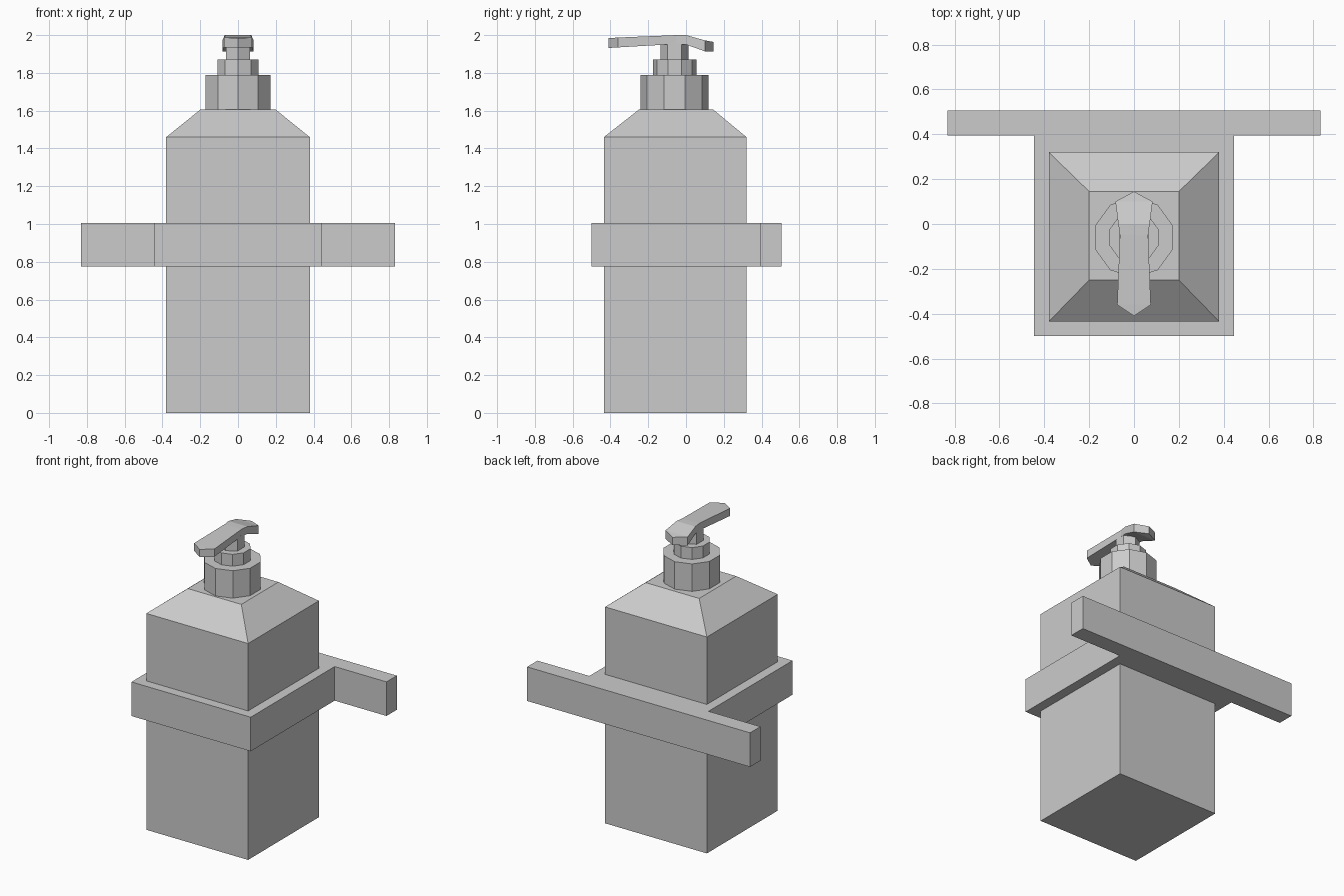
import bpy, bmesh, math

if "Cube" in bpy.data.objects:
    bpy.data.objects.remove(bpy.data.objects["Cube"])

CY = -0.06  # pump axis in y


def finish(name, bm):
    bmesh.ops.recalc_face_normals(bm, faces=bm.faces)
    me = bpy.data.meshes.new(name)
    bm.to_mesh(me)
    bm.free()
    ob = bpy.data.objects.new(name, me)
    bpy.context.collection.objects.link(ob)
    return ob


def loft(name, rings):
    """Bridge equal-sized point rings and cap both ends."""
    bm = bmesh.new()
    vs = [[bm.verts.new(p) for p in ring] for ring in rings]
    n = len(vs[0])
    for a, b in zip(vs, vs[1:]):
        for i in range(n):
            j = (i + 1) % n
            bm.faces.new((a[i], a[j], b[j], b[i]))
    bm.faces.new(vs[0])
    bm.faces.new(vs[-1])
    return finish(name, bm)


def rect(x, y0, y1, z):
    return [(-x, y0, z), (x, y0, z), (x, y1, z), (-x, y1, z)]


def ngon(n, r, z):
    return [(r * math.sin(2 * math.pi * i / n), CY - r * math.cos(2 * math.pi * i / n), z)
            for i in range(n)]


# Square bottle with tapered shoulder
loft("bottle", [rect(0.38, -0.435, 0.32, 0), rect(0.38, -0.435, 0.32, 1.46),
                rect(0.2, -0.25, 0.145, 1.605)])

# Wall bracket: square holder with a wide back bar
half = [(0.445, -0.5), (0.445, 0.395), (0.832, 0.395), (0.832, 0.505)]
outline = half + [(-x, y) for x, y in reversed(half)]
loft("wall_bracket", [[(x, y, z) for x, y in outline] for z in (0.775, 1.005)])

# Faceted pump collar, neck and stem
for name, n, r, z0, z1 in (("collar", 10, 0.18, 1.6, 1.79),
                           ("neck", 10, 0.115, 1.79, 1.87),
                           ("stem", 6, 0.074, 1.87, 1.96)):
    loft(name, [ngon(n, r, z0), ngon(n, r, z1)])

# Pump lever: cross-sections (y, half width, bottom z, top z) between pointed tips
stations = [(-0.36, 0.075, 1.935, 1.987), (-0.05, 0.063, 1.953, 2.0),
            (0.0, 0.07, 1.95, 2.0), (0.1, 0.083, 1.914, 1.972)]
tips = [(-0.41, 1.932, 1.984), (0.145, 1.912, 1.964)]
bm = bmesh.new()
rings = [[bm.verts.new(p) for p in ((-w, y, b), (w, y, b), (w, y, t), (-w, y, t))]
         for y, w, b, t in stations]
for a, b in zip(rings, rings[1:]):
    for i in range(4):
        j = (i + 1) % 4
        bm.faces.new((a[i], a[j], b[j], b[i]))
for (y, zb, zt), (bl, br, tr, tl) in zip(tips, (rings[0], rings[-1])):
    lo, hi = bm.verts.new((0, y, zb)), bm.verts.new((0, y, zt))
    bm.faces.new((bl, br, lo))
    bm.faces.new((tl, tr, hi))
    bm.faces.new((bl, lo, hi, tl))
    bm.faces.new((br, tr, hi, lo))
finish("pump_lever", bm)
